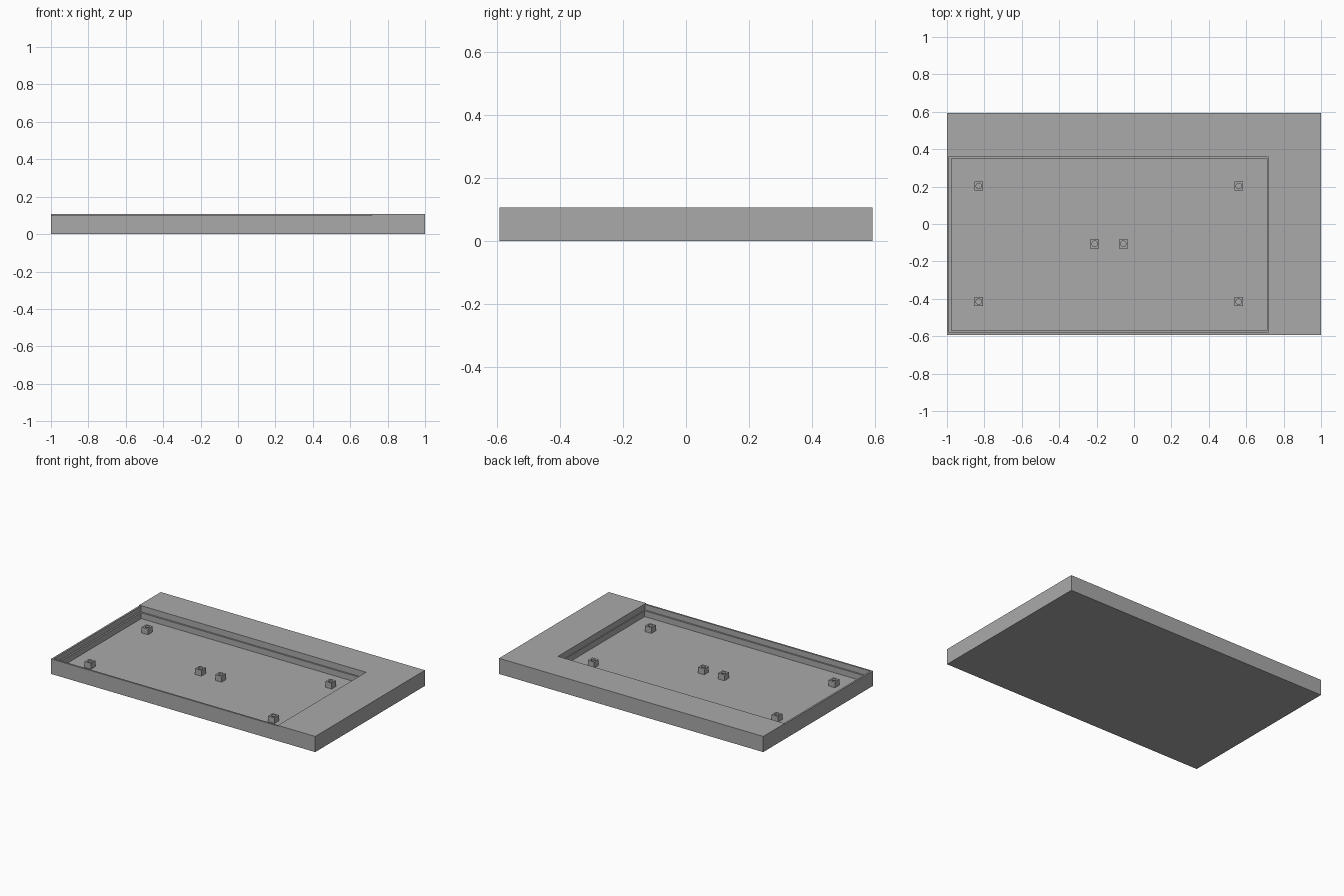
import bpy

default_cube = bpy.data.objects.get("Cube")
if default_cube:
    bpy.data.objects.remove(default_cube, do_unlink=True)

grey = bpy.data.materials.new("plain grey")
grey.use_nodes = True
COLOUR = (0.4, 0.4, 0.4, 1)
grey.diffuse_color = COLOUR
grey.node_tree.nodes["Principled BSDF"].inputs["Base Color"].default_value = COLOUR


def box(name, low, high):
    """Box between two opposite corners."""
    centre = [(a + b) / 2 for a, b in zip(low, high)]
    bpy.ops.mesh.primitive_cube_add(size=1, location=centre)
    ob = bpy.context.object
    ob.name = name
    ob.scale = [b - a for a, b in zip(low, high)]
    bpy.ops.object.transform_apply(location=False, rotation=False, scale=True)
    ob.data.materials.append(grey)
    return ob


def cut(target, cutter):
    """Subtract the cutter from the target and discard it."""
    cutter.hide_render = True
    mod = target.modifiers.new("cut", "BOOLEAN")
    mod.operation = "DIFFERENCE"
    mod.solver = "EXACT"
    mod.object = cutter
    bpy.context.view_layer.objects.active = target
    bpy.ops.object.modifier_apply(modifier=mod.name)
    bpy.data.objects.remove(cutter, do_unlink=True)


HALF_Y, TOP, RIM, LEDGE, FLOOR = 0.593, 0.107, 0.103, 0.065, 0.025
RIGHT, BACK = 0.717, 0.36      # pocket limits next to the wide borders
WALL, STEP, OVER = 0.012, 0.011, 0.2

# Main body: wide border at the back and one side, thin walls elsewhere
body = box("base_body", (-1, -HALF_Y, 0), (1, HALF_Y, TOP))

# Thin walls sit slightly below the wide border
cut(body, box("rim_cutter", (-1.1, -HALF_Y - 0.1, RIM), (RIGHT, BACK, OVER)))

# Upper opening down to the ledge, then the narrower pocket to the floor
left, front = -1 + WALL, -HALF_Y + WALL
cut(body, box("opening_cutter", (left, front, LEDGE), (RIGHT, BACK, OVER)))
cut(body, box("pocket_cutter", (left + STEP, front + STEP, FLOOR),
              (RIGHT - STEP / 2, BACK - STEP, OVER)))

# Square mounting posts with screw holes
POST, POST_TOP, HOLE = 0.024, 0.065, 0.015
spots = [(x, y) for x in (-0.83, 0.56) for y in (-0.415, 0.203)]
spots += [(-0.21, -0.106), (-0.057, -0.106)]
for i, (x, y) in enumerate(spots, 1):
    post = box(f"mounting_post_{i}", (x - POST, y - POST, FLOOR - 0.005),
               (x + POST, y + POST, POST_TOP))
    bpy.ops.mesh.primitive_cylinder_add(vertices=16, radius=HOLE, depth=0.06,
                                        location=(x, y, POST_TOP))
    cut(post, bpy.context.object)
